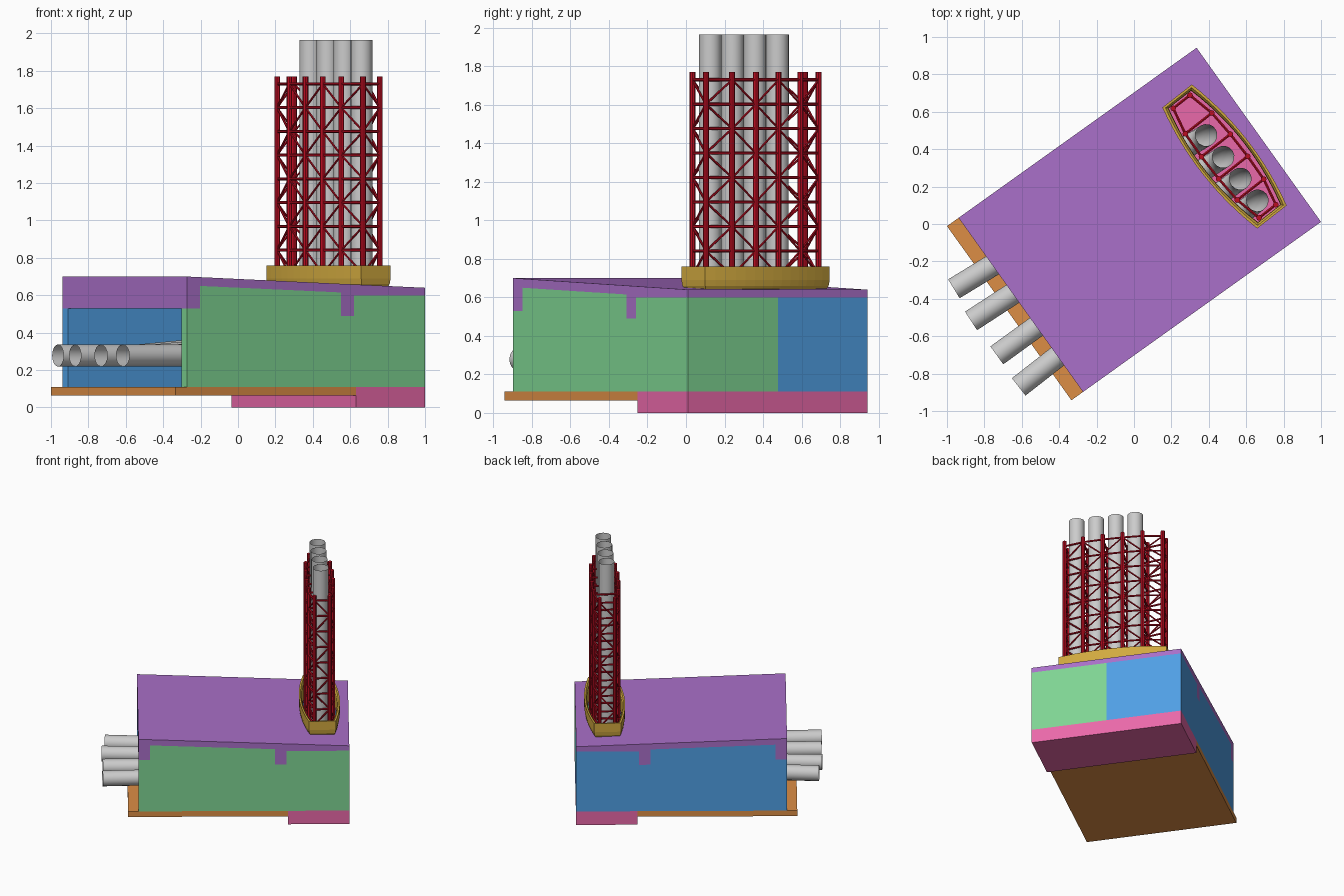
import bpy, bmesh, math
from mathutils import Vector, Matrix

if "Cube" in bpy.data.objects:
    bpy.data.objects.remove(bpy.data.objects["Cube"])

ROT = Matrix.Rotation(math.radians(35.55), 3, 'Z')        # building axes
TROT = Matrix.Rotation(math.radians(38.1), 3, 'Z')        # tower axes
TC = Vector((0.484, 0.361, 0))
W = 0.572                                                 # half width of building


def L(u, v, z):
    return ROT @ Vector((u, v, z))


def T(p, q, z):
    return TC + TROT @ Vector((p, q, z))


def material(name, rgb):
    m = bpy.data.materials.new(name)
    m.diffuse_color = (*rgb, 1)
    m.use_nodes = True
    m.node_tree.nodes["Principled BSDF"].inputs["Base Color"].default_value = m.diffuse_color
    return m


GREEN = material("green", (0.21, 0.66, 0.29))
BLUE = material("blue", (0.08, 0.35, 0.78))
PINK = material("pink", (0.82, 0.14, 0.40))
ORANGE = material("orange", (0.72, 0.27, 0.06))
PURPLE = material("purple", (0.40, 0.16, 0.58))
RED = material("red", (0.5, 0.004, 0.015))
YELLOW = material("yellow", (0.64, 0.40, 0.05))


def finish(bm, name, mat=None):
    bmesh.ops.recalc_face_normals(bm, faces=bm.faces)
    me = bpy.data.meshes.new(name)
    bm.to_mesh(me)
    bm.free()
    ob = bpy.data.objects.new(name, me)
    bpy.context.collection.objects.link(ob)
    if mat:
        me.materials.append(mat)
    return ob


def prism(bm, profile, v0, v1):
    """Extrude a side profile (u, z) across the building from v0 to v1."""
    a = [bm.verts.new(L(u, v0, z)) for u, z in profile]
    b = [bm.verts.new(L(u, v1, z)) for u, z in profile]
    n = len(a)
    bm.faces.new(a)
    bm.faces.new(b[::-1])
    for i in range(n):
        bm.faces.new((a[i], b[i], b[(i + 1) % n], a[(i + 1) % n]))


def rect(u0, u1, z0, z1):
    return [(u0, z0), (u1, z0), (u1, z1), (u0, z1)]


def rod(bm, a, b, r, sides):
    d = b - a
    m = Matrix.Translation((a + b) / 2) @ d.to_track_quat('Z', 'Y').to_matrix().to_4x4()
    bmesh.ops.create_cone(bm, cap_ends=True, segments=sides, radius1=r, radius2=r,
                          depth=d.length, matrix=m)


# floor slabs
bm = bmesh.new()
prism(bm, rect(-0.82, 0.367, 0.065, 0.11), -W, W)
finish(bm, "floor_slab", ORANGE)
bm = bmesh.new()
prism(bm, rect(0.367, 0.82, 0, 0.11), -W, W)
finish(bm, "foundation_block", PINK)

# two wall halves, notched around the roof beams
wall = [(-0.744, 0.11), (0.82, 0.11), (0.82, 0.60), (0.353, 0.60), (0.353, 0.49),
        (0.268, 0.49), (0.268, 0.615), (-0.66, 0.65), (-0.66, 0.53), (-0.744, 0.53)]
for name, s, mat in (("wall_half_front", -1, GREEN), ("wall_half_back", 1, BLUE)):
    bm = bmesh.new()
    prism(bm, wall, s * (W - 0.052), s * W)
    prism(bm, rect(0.77, 0.82, 0.11, 0.60), 0, s * (W - 0.052))
    finish(bm, name, mat)

# sloping roof with two cross beams
bm = bmesh.new()
prism(bm, [(-0.744, 0.53), (-0.66, 0.53), (-0.66, 0.65), (0.268, 0.615), (0.268, 0.49),
           (0.353, 0.49), (0.353, 0.60), (0.82, 0.60), (0.82, 0.64), (-0.744, 0.70)], -W, W)
roof = finish(bm, "roof", PURPLE)


# boat-shaped outline of the tower base
def hull(off, z):
    Q, n = 0.411 + off, 14
    side = []
    for i in range(n + 1):
        t = -1 + 2 * i / n
        side.append((0.10 + off + 0.05 * (1 - t * t), t * Q))
    return [T(p, q, z) for p, q in side] + [T(-p, q, z) for p, q in reversed(side)]


def loft(name, sections, mat=None, closed=True):
    bm = bmesh.new()
    rings = [[bm.verts.new(c) for c in hull(o, z)] for o, z in sections]
    n = len(rings[0])
    for k in range(len(rings) - (0 if closed else 1)):
        a, b = rings[k], rings[(k + 1) % len(rings)]
        for i in range(n):
            bm.faces.new((a[i], a[(i + 1) % n], b[(i + 1) % n], b[i]))
    if not closed:
        bm.faces.new(rings[0])
        bm.faces.new(rings[-1])
    return finish(bm, name, mat)


loft("tower_base_rim", [(-0.018, 0.63), (-0.004, 0.66), (0, 0.69), (0, 0.76),
                        (-0.012, 0.76), (-0.022, 0.745), (-0.024, 0.63)], YELLOW)

# opening through the roof
cutter = loft("roof_cutter", [(-0.022, 0.5), (-0.022, 0.8)], closed=False)
cutter.hide_render = True
mod = roof.modifiers.new("opening", 'BOOLEAN')
mod.operation, mod.solver, mod.object = 'DIFFERENCE', 'EXACT', cutter
bpy.context.view_layer.objects.active = roof
bpy.ops.object.modifier_apply(modifier=mod.name)
bpy.data.objects.remove(cutter)

# lattice tower: posts, rings and zigzag braces
stations = [(0.057, -0.372), (0.09, -0.225), (0.098, -0.075),
            (0.098, 0.075), (0.09, 0.225), (0.057, 0.372)]
levels = [1.73 - 0.127 * k for k in range(9)]
loop = stations + [(-p, q) for p, q in reversed(stations)]
posts, braces = bmesh.new(), bmesh.new()
for i, a in enumerate(loop):
    b = loop[(i + 1) % len(loop)]
    rod(posts, T(*a, 0.63), T(*a, 1.77), 0.0155, 8)
    for k, z in enumerate(levels):
        rod(braces, T(*a, z), T(*b, z), 0.008, 6)
        if k + 1 < len(levels):
            z1, z2 = (z, levels[k + 1]) if (i + k) % 2 else (levels[k + 1], z)
            rod(braces, T(*a, z1), T(*b, z2), 0.006, 6)
for p, q in stations[1:-1]:
    for z in levels:
        rod(braces, T(-p, q, z), T(p, q, z), 0.008, 6)
finish(posts, "tower_posts", RED)
finish(braces, "tower_braces", RED)

# exhaust pipes: in through the open end, then up through the tower
R = 0.15
starts = [(-0.985, 0.278), (-1.01, 0.085), (-1.005, -0.145), (-1.008, -0.35)]
for i, (u, v) in enumerate(starts):
    a = L(u, v, 0.278)
    top = T(-0.006, 0.15 - 0.148 * i, 0)
    d = Vector((top.x - a.x, top.y - a.y, 0))
    length = d.length
    d.normalize()
    pts = [a, a + d * 0.5, a + d * (length - R - 0.2) + Vector((0, 0, 0.06))]
    corner = Vector((top.x, top.y, 0.345)) - d * R
    for j in range(11):
        t = math.pi / 2 * j / 10
        pts.append(corner + d * R * math.sin(t) + Vector((0, 0, R * (1 - math.cos(t)))))
    pts.append(Vector((top.x, top.y, 1.965)))
    cu = bpy.data.curves.new("exhaust_pipe", 'CURVE')
    cu.dimensions = '3D'
    cu.bevel_depth, cu.bevel_resolution = 0.059, 6
    sp = cu.splines.new('POLY')
    sp.points.add(len(pts) - 1)
    for q, c in zip(sp.points, pts):
        q.co = (*c, 1)
    sp.use_smooth = True
    ob = bpy.data.objects.new(f"exhaust_pipe_{i + 1}", cu)
    bpy.context.collection.objects.link(ob)
